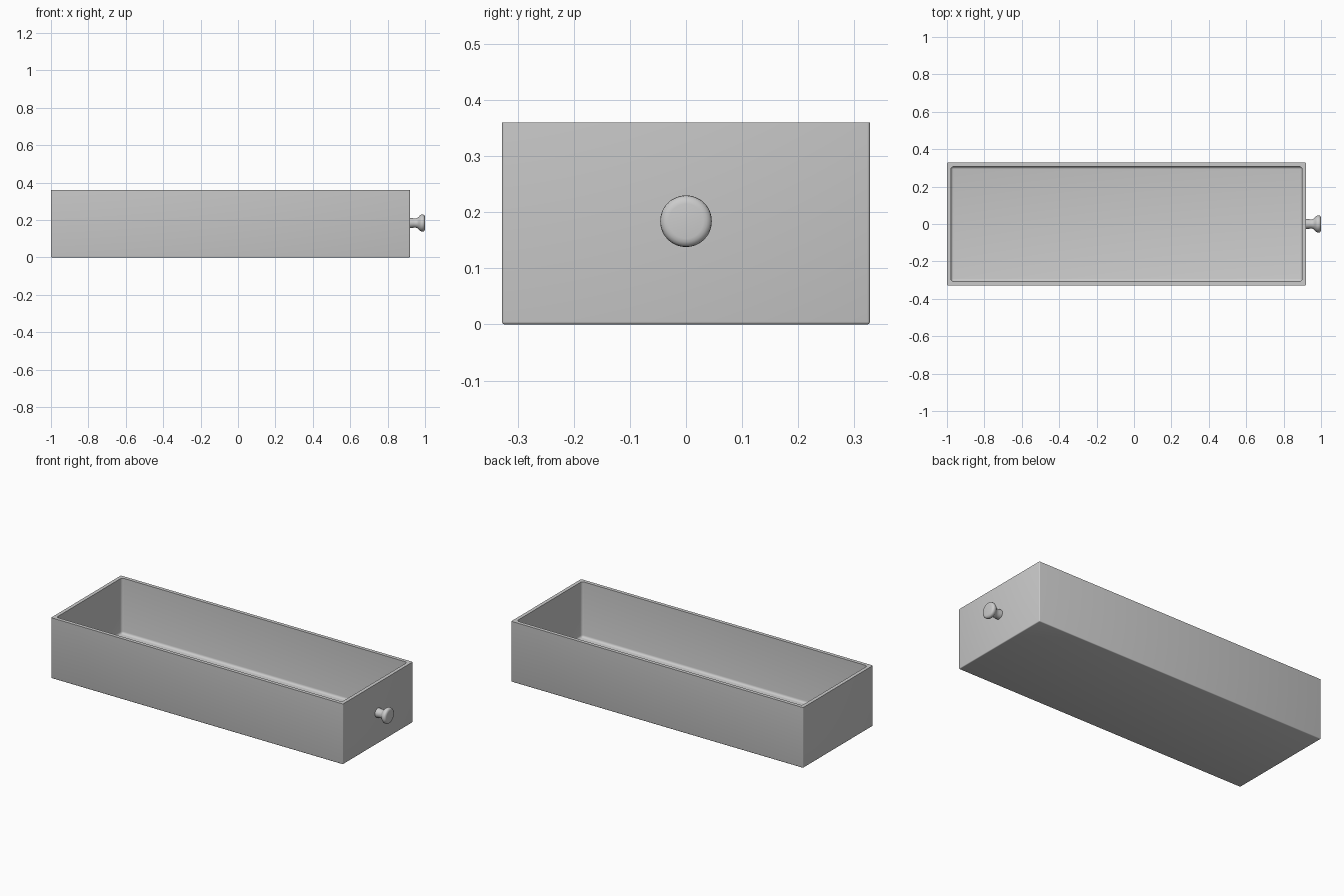
import bpy, bmesh, math
from mathutils import Matrix, Vector

if "Cube" in bpy.data.objects:
    bpy.data.objects.remove(bpy.data.objects["Cube"])

X0, X1, HY, H = -1.0, 0.92, 0.328, 0.36
WALL, FLOOR = 0.03, 0.03

grey = bpy.data.materials.new("plain_grey")
grey.diffuse_color = (0.6, 0.6, 0.6, 1)
grey.use_nodes = True
grey.node_tree.nodes["Principled BSDF"].inputs["Base Color"].default_value = grey.diffuse_color


def finish(bm, name):
    bmesh.ops.recalc_face_normals(bm, faces=bm.faces)
    mesh = bpy.data.meshes.new(name)
    bm.to_mesh(mesh)
    bm.free()
    ob = bpy.data.objects.new(name, mesh)
    bpy.context.collection.objects.link(ob)
    mesh.materials.append(grey)
    bpy.context.view_layer.objects.active = ob
    ob.select_set(True)
    bpy.ops.object.shade_smooth_by_angle(angle=math.radians(35))
    ob.select_set(False)
    return ob


# drawer box: inset the top, sink it to the floor, round the edges
bm = bmesh.new()
bmesh.ops.create_cube(bm, size=1, matrix=Matrix.Translation(((X0 + X1) / 2, 0, H / 2))
                      @ Matrix.Diagonal((X1 - X0, 2 * HY, H, 1)))
outer = [e for e in bm.edges if min(v.co.z for v in e.verts) < H / 2]
top = max(bm.faces, key=lambda f: f.calc_center_median().z)
bmesh.ops.inset_individual(bm, faces=[top], thickness=WALL)
ext = bmesh.ops.extrude_discrete_faces(bm, faces=[top])
floor = ext["faces"][0]
bmesh.ops.translate(bm, verts=floor.verts, vec=Vector((0, 0, FLOOR - H)))
inner = list({e for v in floor.verts for e in v.link_edges})
bmesh.ops.bevel(bm, geom=outer, offset=0.005, segments=3, profile=0.5, affect='EDGES')
inner = [e for e in inner if e.is_valid]
bmesh.ops.bevel(bm, geom=inner, offset=0.014, segments=4, profile=0.5, affect='EDGES')
finish(bm, "drawer_box")

# turned knob: profile of (x, radius) spun about the x axis
profile = [(0.915, 0), (0.915, 0.027), (0.925, 0.027), (0.940, 0.025), (0.952, 0.025),
           (0.960, 0.028), (0.967, 0.034), (0.973, 0.041), (0.979, 0.045), (0.986, 0.046),
           (0.992, 0.045), (0.996, 0.042), (0.999, 0.037), (1.0, 0.031), (1.0, 0)]
bm = bmesh.new()
pts = [bm.verts.new((x, 0, 0.184 + r)) for x, r in profile]
edges = [bm.edges.new(p) for p in zip(pts, pts[1:])]
bmesh.ops.spin(bm, geom=pts + edges, cent=(0, 0, 0.184), axis=(1, 0, 0),
               angle=2 * math.pi, steps=48)
bmesh.ops.remove_doubles(bm, verts=bm.verts, dist=1e-5)
finish(bm, "knob")
